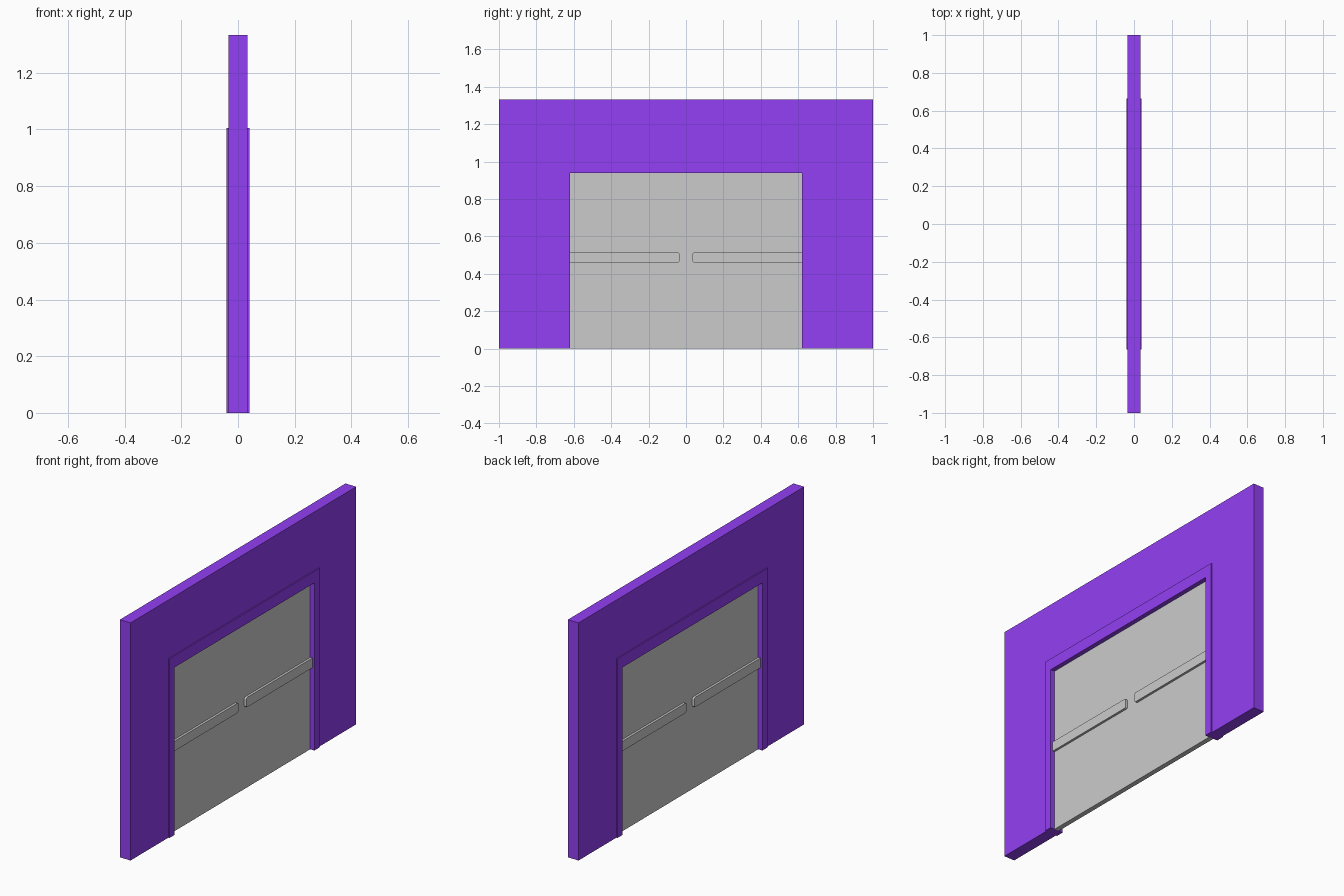
import bpy, bmesh, math

if "Cube" in bpy.data.objects:
    bpy.data.objects.remove(bpy.data.objects["Cube"])

blue = bpy.data.materials.new("blue_paint")
blue.diffuse_color = (0.29, 0.05, 0.9, 1)
blue.use_nodes = True
blue.node_tree.nodes["Principled BSDF"].inputs["Base Color"].default_value = blue.diffuse_color


def slab(name, outline, x0, x1, mat=None):
    """Extrude a (y, z) outline along x from x0 to x1."""
    bm = bmesh.new()
    face = bm.faces.new([bm.verts.new((x0, y, z)) for y, z in outline])
    ext = bmesh.ops.extrude_face_region(bm, geom=[face])
    moved = [g for g in ext["geom"] if isinstance(g, bmesh.types.BMVert)]
    bmesh.ops.translate(bm, verts=moved, vec=(x1 - x0, 0, 0))
    bmesh.ops.recalc_face_normals(bm, faces=bm.faces)
    mesh = bpy.data.meshes.new(name)
    bm.to_mesh(mesh)
    bm.free()
    ob = bpy.data.objects.new(name, mesh)
    bpy.context.collection.objects.link(ob)
    if mat:
        mesh.materials.append(mat)
    return ob


def arch(w, h, iw, ih):
    """Square arch outline: outer half width and height, inner half width and height."""
    return [(-w, 0), (-w, h), (w, h), (w, 0), (iw, 0), (iw, ih), (-iw, ih), (-iw, 0)]


def bar_outline(y0, y1, z0, z1, r, steps=4):
    """Bar with a rounded end at y0 and a square end at y1."""
    s = 1 if y1 > y0 else -1
    pts = [(y1, z0), (y1, z1)]
    for zc, start in ((z1 - r, 90), (z0 + r, 180)):
        for i in range(steps + 1):
            a = math.radians(start + 90 * i / steps)
            pts.append((y0 + s * (r + r * math.cos(a)), zc + r * math.sin(a)))
    return pts


# Wall and the slightly thicker door frame set into it
slab("wall", arch(1.0, 1.333, 0.665, 1.005), -0.0333, 0.0333, blue)
slab("door_frame", arch(0.665, 1.005, 0.62, 0.94), -0.04, 0.04, blue)

# Grey door panel
DOOR = 0.014
slab("door_panel", [(-0.62, 0), (-0.62, 0.94), (0.62, 0.94), (0.62, 0)], -DOOR, DOOR)

# Push bars on both leaves and both faces
for side, sy in (("left", -1), ("right", 1)):
    for facing, sx in (("near", 1), ("far", -1)):
        slab(f"push_bar_{side}_{facing}",
             bar_outline(sy * 0.035, sy * 0.62, 0.46, 0.515, 0.01),
             sx * DOOR, sx * (DOOR + 0.013))
